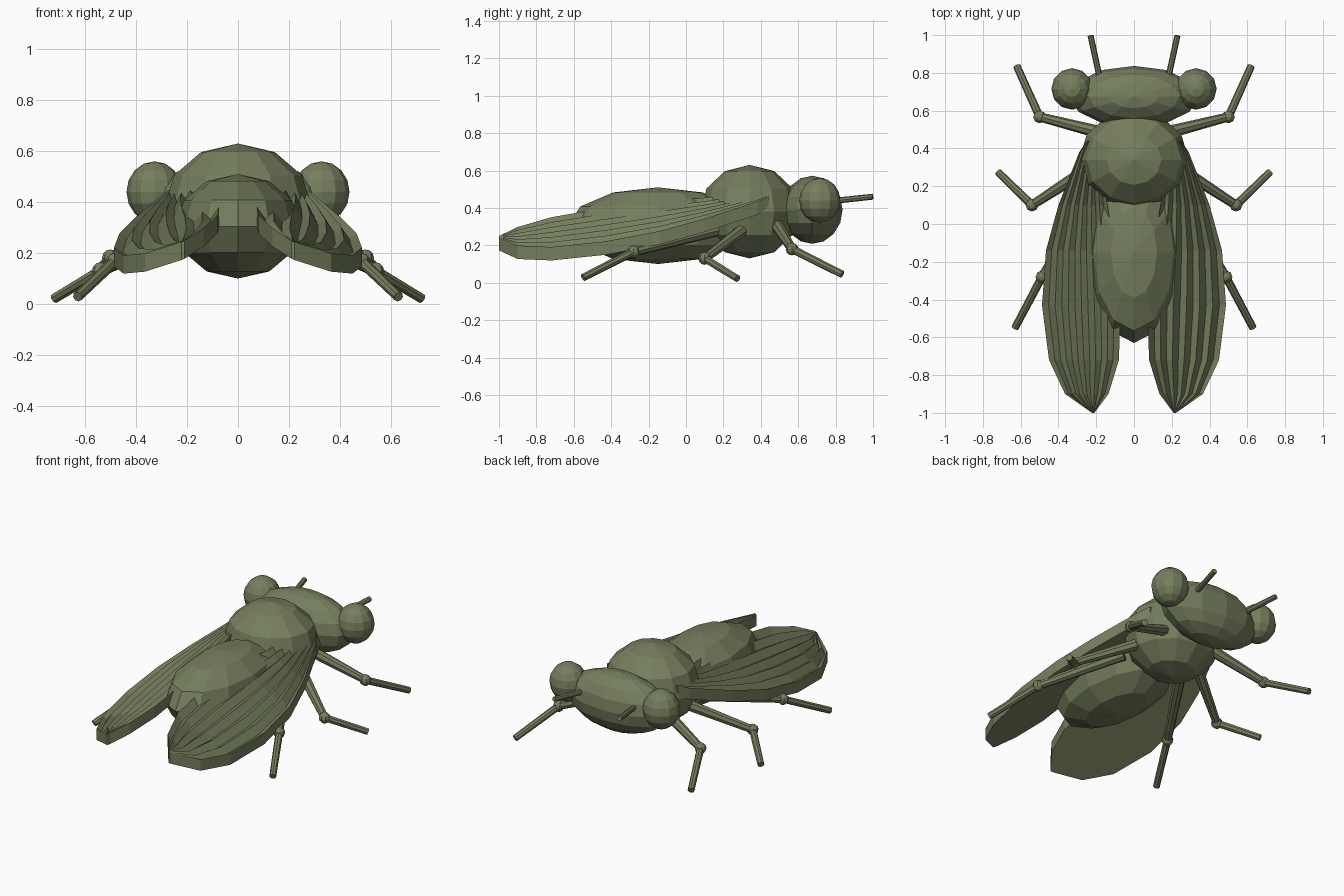
import bpy, bmesh
from mathutils import Vector, Matrix

if "Cube" in bpy.data.objects:
    bpy.data.objects.remove(bpy.data.objects["Cube"])

olive = bpy.data.materials.new("olive")
olive.diffuse_color = (0.18, 0.21, 0.11, 1)
olive.use_nodes = True
olive.node_tree.nodes["Principled BSDF"].inputs["Base Color"].default_value = olive.diffuse_color


def finish(bm, name):
    bmesh.ops.recalc_face_normals(bm, faces=bm.faces)
    me = bpy.data.meshes.new(name)
    bm.to_mesh(me)
    bm.free()
    me.materials.append(olive)
    ob = bpy.data.objects.new(name, me)
    bpy.context.collection.objects.link(ob)
    return ob


def add_ball(bm, centre, radii, segs=12, rings=6):
    m = Matrix.Translation(centre) @ Matrix.Diagonal((*radii, 1))
    bmesh.ops.create_uvsphere(bm, u_segments=segs, v_segments=rings, radius=1, matrix=m)


def add_rod(bm, a, b, r1, r2, segs=8):
    a, b = Vector(a), Vector(b)
    d = b - a
    m = Matrix.Translation((a + b) / 2) @ d.to_track_quat('Z', 'Y').to_matrix().to_4x4()
    bmesh.ops.create_cone(bm, cap_ends=True, segments=segs, radius1=r1, radius2=r2,
                          depth=d.length, matrix=m)


def ball(name, centre, radii, rings=6):
    bm = bmesh.new()
    add_ball(bm, centre, radii, 12, rings)
    finish(bm, name)


# Body
ball("thorax", (0, 0.34, 0.38), (0.29, 0.265, 0.25))
ball("abdomen", (0, -0.15, 0.305), (0.245, 0.48, 0.205))
ball("head", (0, 0.675, 0.39), (0.34, 0.162, 0.182), 8)

# Legs: hip, knee, foot
legs = {
    "front_leg": ((0.18, 0.485, 0.31), (0.50, 0.567, 0.18), (0.62, 0.835, 0.045)),
    "middle_leg": ((0.23, 0.30, 0.28), (0.54, 0.10, 0.13), (0.72, 0.275, 0.022)),
    "rear_leg": ((0.21, 0.16, 0.28), (0.487, -0.28, 0.165), (0.63, -0.55, 0.028)),
}

# Wing outline stations: y, inner x, outer x
stations = [(0.44, 0.20, 0.25), (0.38, 0.18, 0.29), (0.10, 0.14, 0.40),
            (-0.14, 0.10, 0.466), (-0.43, 0.07, 0.487), (-0.72, 0.08, 0.45),
            (-0.90, 0.135, 0.365), (-1.0, 0.21, 0.222)]
COLS = 13


def wing(name, s):
    bm = bmesh.new()
    top, low = [], []
    for y, xi, xo in stations:
        tr, lr = [], []
        for i in range(COLS):
            x = xi + (xo - xi) * i / (COLS - 1)
            z = 0.487 - 0.43 * x + 0.159 * y
            pleat = 0.03 * min(1, (xo - xi) / 0.2) * (i % 2)
            tr.append(bm.verts.new((s * x, y, z + 0.012 - pleat)))
            lr.append(bm.verts.new((s * x, y, z - 0.06)))
        top.append(tr)
        low.append(lr)
    n = len(stations)
    for j in range(n - 1):
        for i in range(COLS - 1):
            for g in (top, low):
                bm.faces.new((g[j][i], g[j][i + 1], g[j + 1][i + 1], g[j + 1][i]))
        for i in (0, COLS - 1):
            bm.faces.new((top[j][i], top[j + 1][i], low[j + 1][i], low[j][i]))
    for j in (0, n - 1):
        for i in range(COLS - 1):
            bm.faces.new((top[j][i], top[j][i + 1], low[j][i + 1], low[j][i]))
    finish(bm, name)


# Paired parts
for side, s in (("right", 1), ("left", -1)):
    ball(side + "_eye", (s * 0.328, 0.715, 0.44), (0.11, 0.11, 0.12), 8)

    bm = bmesh.new()
    add_rod(bm, (s * 0.17, 0.72, 0.43), (s * 0.23, 0.998, 0.46), 0.016, 0.016)
    finish(bm, side + "_antenna")

    for name, pts in legs.items():
        hip, knee, foot = [(s * x, y, z) for x, y, z in pts]
        bm = bmesh.new()
        add_rod(bm, hip, knee, 0.034, 0.024)
        add_ball(bm, knee, (0.034,) * 3, 8, 6)
        add_rod(bm, knee, foot, 0.022, 0.02)
        finish(bm, side + "_" + name)

    wing(side + "_wing", s)
